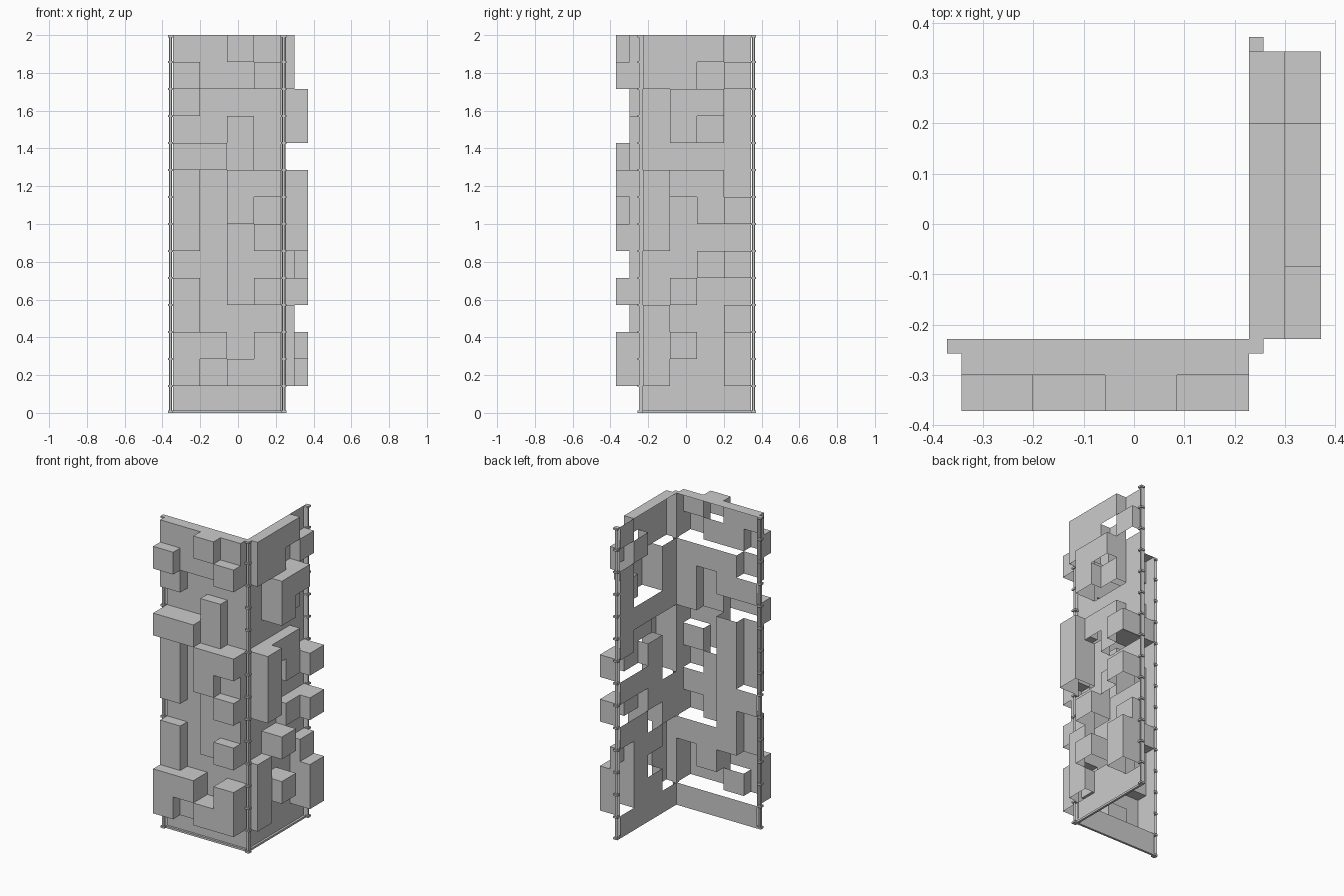
import bpy, bmesh
from mathutils import Vector

cube = bpy.data.objects.get("Cube")
if cube:
    bpy.data.objects.remove(cube, do_unlink=True)

CELL = 1 / 7
ROWS, COLS = 14, 4
INNER = 0.2286          # inner face of both panels
FAR = 0.343             # free end of both panels
POST = 0.0285
UP = Vector((0, 0, 1))
DEPTH = {".": 0.0, "h": CELL / 2, "f": CELL}

# Relief patterns, top row first: flat, half depth, full depth
FRONT = "hhfh fhhf h... ..h. ffh. h.ff h.fh h.hf ..hh h.hf h... ff.f fhff ....".split()
SIDE = "hhh. hh.h .ff. .fh. .... fhh. f.hf f... ..hf .f.. h..h hf.f h..f ....".split()


def finish(name, bm):
    mesh = bpy.data.meshes.new(name)
    bm.to_mesh(mesh)
    bm.free()
    obj = bpy.data.objects.new(name, mesh)
    bpy.context.collection.objects.link(obj)
    return obj


def relief_panel(name, pattern, origin, along, out):
    """Stepped sheet: cell fronts, side steps and upper ledges, open underneath."""
    bm = bmesh.new()

    def depth(c, r):
        if 0 <= c < COLS and 0 <= r < ROWS:
            return DEPTH[pattern[ROWS - 1 - r][c]]
        return 0.0

    def quad(*corners):
        bm.faces.new([bm.verts.new(origin + along * c * CELL + UP * r * CELL + out * d)
                      for c, r, d in corners])

    for r in range(ROWS):
        for c in range(COLS):
            d, above = depth(c, r), depth(c, r + 1)
            quad((c, r, d), (c + 1, r, d), (c + 1, r + 1, d), (c, r + 1, d))
            if d > above:
                quad((c, r + 1, d), (c + 1, r + 1, d),
                     (c + 1, r + 1, above), (c, r + 1, above))
        for c in range(COLS + 1):
            a, b = depth(c - 1, r), depth(c, r)
            if a != b:
                quad((c, r, a), (c, r, b), (c, r + 1, b), (c, r + 1, a))
    bmesh.ops.remove_doubles(bm, verts=bm.verts, dist=0.0005)
    bmesh.ops.dissolve_limit(bm, angle_limit=0.01, verts=bm.verts, edges=bm.edges)
    return finish(name, bm)


def add_box(bm, low, high):
    low, high = Vector(low), Vector(high)
    made = bmesh.ops.create_cube(bm, size=1)["verts"]
    bmesh.ops.scale(bm, vec=high - low, verts=made)
    bmesh.ops.translate(bm, vec=(low + high) / 2, verts=made)


def post(name, centre, inward):
    """Slim channel open to the inside, with a square collar at every row."""
    bm = bmesh.new()
    across = Vector((inward.y, -inward.x, 0))
    half = POST / 2
    path = [(-0.009, half), (-0.006, -0.007), (0.006, -0.007), (0.009, half)]
    line = [centre + across * a + inward * b for a, b in path]
    for p, q in zip(line, line[1:]):
        bm.faces.new([bm.verts.new(v) for v in (p, q, q + UP * 2, p + UP * 2)])
    bmesh.ops.remove_doubles(bm, verts=bm.verts, dist=0.0005)
    for r in range(ROWS + 1):
        z = min(max(r * CELL, 0.006), 1.994)
        add_box(bm, (centre.x - half, centre.y - half, z - 0.006),
                (centre.x + half, centre.y + half, z + 0.006))
    return finish(name, bm)


def rail(name, low, high):
    bm = bmesh.new()
    add_box(bm, low, high)
    return finish(name, bm)


X, Y = Vector((1, 0, 0)), Vector((0, 1, 0))

# Relief panels meeting at the corner
relief_panel("front_panel", FRONT, Vector((-FAR, -INNER, 0)), X, -Y)
relief_panel("side_panel", SIDE, Vector((INNER, -INNER, 0)), Y, X)

# Corner and end posts
near, end = INNER + POST / 2, FAR + POST / 2
post("front_end_post", Vector((-end, -near, 0)), Y)
post("corner_post", Vector((near, -near, 0)), Y)
post("side_end_post", Vector((near, end, 0)), -X)

# Bottom rails
rail("front_rail", (-FAR, -INNER - 0.014, 0), (INNER, -INNER, 0.013))
rail("side_rail", (INNER, -INNER, 0), (INNER + 0.014, FAR, 0.013))
